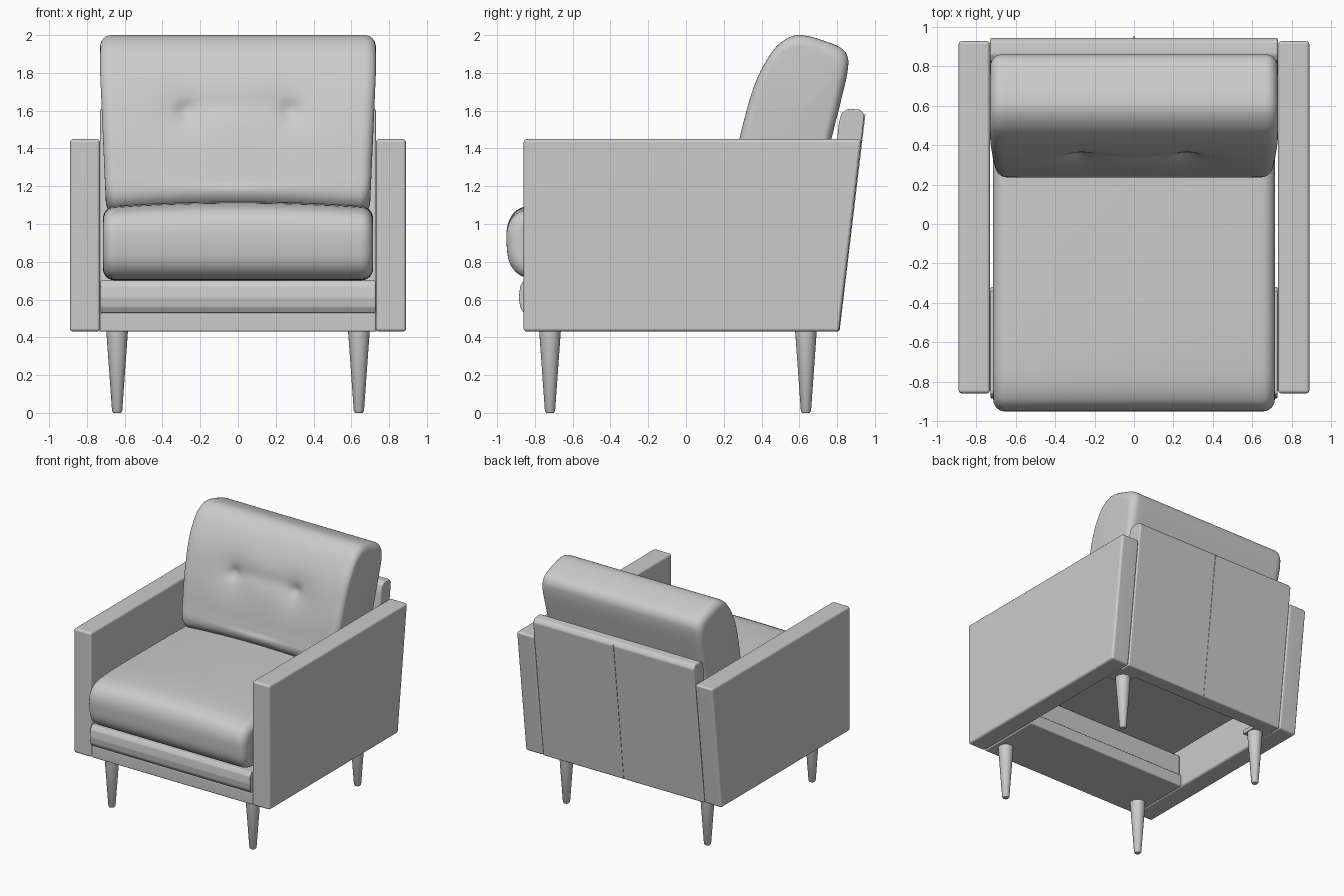
import bpy, bmesh, math
from mathutils import Vector

if "Cube" in bpy.data.objects:
    bpy.data.objects.remove(bpy.data.objects["Cube"])


def finish(bm, name, angle=40, weighted=False):
    bmesh.ops.recalc_face_normals(bm, faces=bm.faces[:])
    me = bpy.data.meshes.new(name)
    bm.to_mesh(me)
    bm.free()
    ob = bpy.data.objects.new(name, me)
    bpy.context.collection.objects.link(ob)
    bpy.ops.object.select_all(action='DESELECT')
    ob.select_set(True)
    bpy.context.view_layer.objects.active = ob
    bpy.ops.object.shade_smooth_by_angle(angle=math.radians(angle))
    if weighted:
        ob.modifiers.new("Weighted normals", 'WEIGHTED_NORMAL').keep_sharp = True
    return ob


def prism(name, profile, x0, x1, bevel):
    """Side profile (y, z) extruded from x0 to x1 with rounded edges."""
    bm = bmesh.new()
    face = bm.faces.new([bm.verts.new((x0, y, z)) for y, z in profile])
    new = bmesh.ops.extrude_face_region(bm, geom=[face])['geom']
    for v in new:
        if isinstance(v, bmesh.types.BMVert):
            v.co.x = x1
    if bevel:
        bmesh.ops.bevel(bm, geom=bm.edges[:], offset=bevel, segments=3,
                        profile=0.5, affect='EDGES')
    return finish(bm, name, weighted=True)


def box(y0, y1, z0, z1):
    return [(y0, z0), (y1, z0), (y1, z1), (y0, z1)]


def smooth_loop(points, steps):
    """Closed smooth curve through the points."""
    p = [Vector(q) for q in points]
    n = len(p)
    tang = [(p[(i + 1) % n] - p[i - 1]).normalized() for i in range(n)]
    out = []
    for i in range(n):
        a, b = p[i], p[(i + 1) % n]
        length = (b - a).length
        for k in range(steps):
            t = k / steps
            out.append(a * (2*t**3 - 3*t**2 + 1) + b * (3*t**2 - 2*t**3)
                       + tang[i] * length * (t**3 - 2*t**2 + t)
                       + tang[(i + 1) % n] * length * (t**3 - t**2))
    return out


def cushion(name, points, half, radius, shape, steps=4, spans=44):
    """Loft of a side profile across x, rounded in at both ends."""
    loop = smooth_loop(points, steps)
    ys, zs = [q.x for q in loop], [q.y for q in loop]
    cy, cz = (min(ys) + max(ys)) / 2, (min(zs) + max(zs)) / 2
    hy, hz = max(ys) - cy, max(zs) - cz
    flat = half - radius
    right = [(flat + radius * math.sin(a), radius * (1 - math.cos(a)))
             for a in (math.pi / 2 * i / 6 for i in range(1, 7))]
    stations = [(-x, d) for x, d in reversed(right)]
    stations += [(-flat + 2 * flat * i / spans, 0) for i in range(spans + 1)]
    stations += right
    bm = bmesh.new()
    rings = [[bm.verts.new(shape(x, cy + (y - cy) * (1 - d / hy),
                                 cz + (z - cz) * (1 - d / hz)))
              for y, z in zip(ys, zs)] for x, d in stations]
    n = len(loop)
    for r, s in zip(rings, rings[1:]):
        for j in range(n):
            bm.faces.new((r[j], r[(j + 1) % n], s[(j + 1) % n], s[j]))
    caps = [bm.faces.new(rings[0]), bm.faces.new(rings[-1])]
    bmesh.ops.poke(bm, faces=caps)
    return finish(bm, name, 60)


# Arms with slanted back edge
arm = [(-0.86, 0.43), (0.81, 0.43), (0.93, 1.45), (-0.86, 1.45)]
for side, s in (("left", -1), ("right", 1)):
    prism(side + "_arm", arm, s * 0.73, s * 0.89, 0.018)

# Leaning back panel with its centre seam
back = [(0.69, 0.43), (0.81, 0.43), (0.945, 1.575), (0.925, 1.605),
        (0.86, 1.61), (0.825, 1.59), (0.81, 1.54)]
prism("back_panel", back, -0.73, 0.73, 0.01)
prism("back_seam", [(0.80, 0.44), (0.814, 0.44), (0.95, 1.58), (0.93, 1.58)],
      -0.005, 0.005, 0)

# Front rail and the padded roll above it
prism("front_rail", box(-0.855, -0.32, 0.43, 0.53), -0.73, 0.73, 0.01)
roll = [(-0.34, 0.53), (-0.86, 0.53), (-0.878, 0.56), (-0.885, 0.61),
        (-0.878, 0.67), (-0.86, 0.70), (-0.34, 0.70)]
prism("front_roll", roll, -0.728, 0.728, 0.006)


# Seat cushion, slightly crowned
def seat_shape(x, y, z):
    crown = 1 - (x / 0.715) ** 2
    if z > 0.9:
        z += 0.028 * crown * (z - 0.9) / 0.19
    if y < -0.8:
        x *= 1 - 0.15 * (-0.8 - y) ** 2
    return x, y, z


seat = [(-0.95, 0.90), (-0.942, 0.99), (-0.89, 1.055), (-0.75, 1.085),
        (-0.3, 1.09), (0.3, 1.085), (0.64, 1.07), (0.715, 1.0), (0.70, 0.78),
        (0.64, 0.715), (0.0, 0.705), (-0.7, 0.705), (-0.86, 0.72), (-0.93, 0.785)]
cushion("seat_cushion", seat, 0.715, 0.06, seat_shape)


# Back cushion, narrower at the bottom, with two tufts and a soft fold between
def back_shape(x, y, z):
    if y < 0.48 + (z - 1.1) * 0.25:
        for tx in (-0.28, 0.28):
            r2 = (x - tx) ** 2 + (z - 1.6) ** 2
            y += 0.03 * math.exp(-r2 / 0.002) + 0.025 * math.exp(-r2 / 0.02)
        y += 0.012 * math.exp(-((z - 1.63) / 0.06) ** 2 - (x / 0.25) ** 4)
    t = min(max((z - 1.05) / 0.75, 0), 1)
    lift = 0.03 * (1 - (x / 0.73) ** 2) if z < 1.2 else 0
    return x * (0.955 + 0.045 * t), y, z + lift


pillow = [(0.24, 1.14), (0.257, 1.30), (0.283, 1.45), (0.315, 1.58), (0.35, 1.70),
          (0.395, 1.81), (0.47, 1.93), (0.54, 1.985), (0.61, 2.0), (0.73, 1.97),
          (0.835, 1.92), (0.86, 1.85), (0.82, 1.65), (0.77, 1.45), (0.72, 1.2),
          (0.67, 1.09), (0.5, 1.06), (0.31, 1.065)]
cushion("back_cushion", pillow, 0.73, 0.06, back_shape, steps=5)

# Tapered round legs; small blocks tie the rear pair to the frame
leg = [(0.0, 0.0), (0.02, 0.0), (0.027, 0.01), (0.057, 0.43), (0.0, 0.43)]
for side, s in (("left", -1), ("right", 1)):
    prism(side + "_rear_leg_block", box(0.57, 0.72, 0.43, 0.46),
          s * 0.58, s * 0.735, 0)
    for end, y in (("front", -0.72), ("rear", 0.635)):
        bm = bmesh.new()
        vs = [bm.verts.new((r, 0, z)) for r, z in leg]
        es = [bm.edges.new(e) for e in zip(vs, vs[1:])]
        bmesh.ops.spin(bm, geom=vs + es, cent=(0, 0, 0), axis=(0, 0, 1),
                       angle=math.tau, steps=24, use_merge=True)
        bmesh.ops.remove_doubles(bm, verts=bm.verts[:], dist=1e-5)
        finish(bm, f"{end}_{side}_leg").location = (s * 0.64, y, 0)
